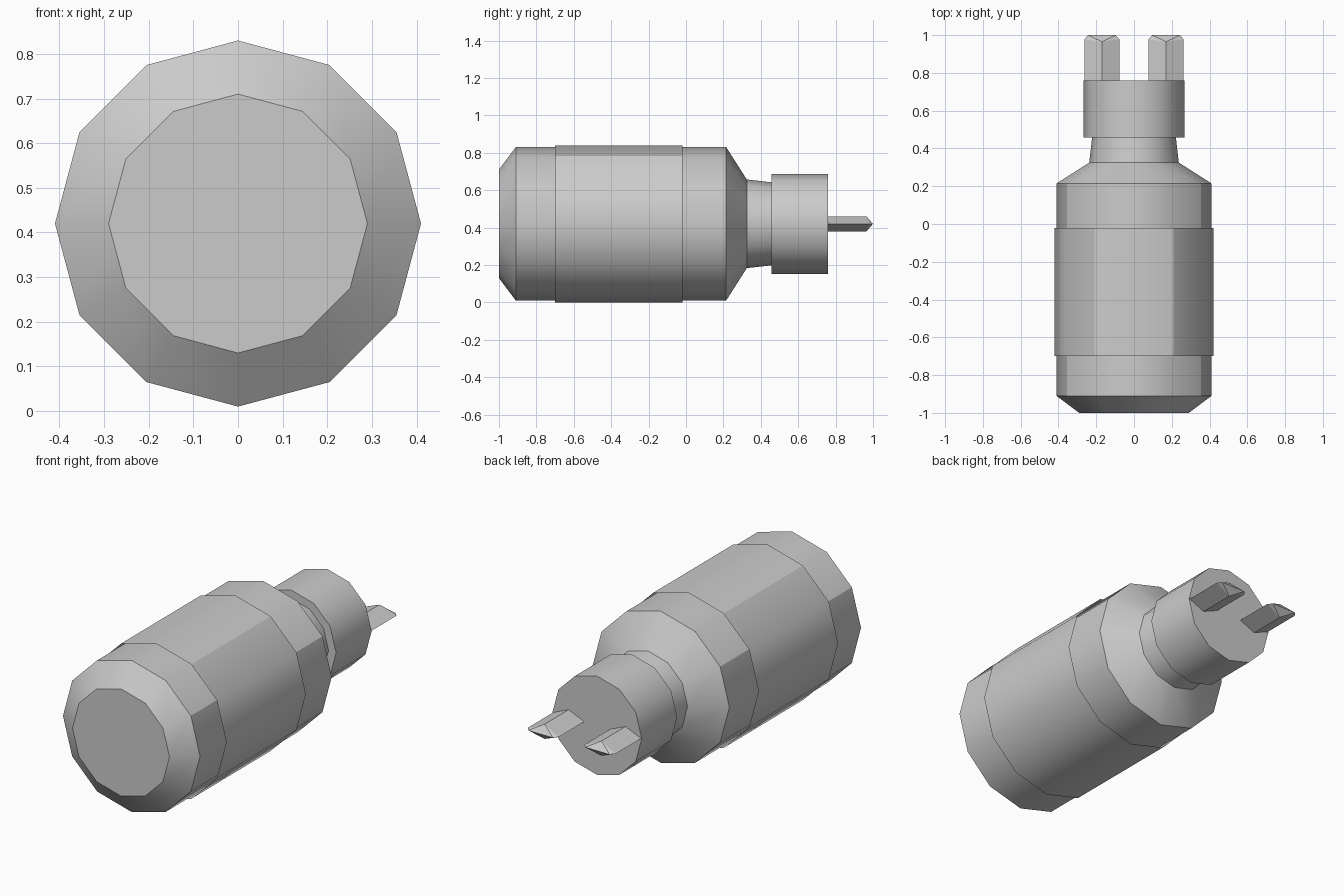
import bpy, bmesh, math
from mathutils import Vector

cube = bpy.data.objects.get("Cube")
if cube:
    bpy.data.objects.remove(cube, do_unlink=True)

SIDES = 12
AXIS_Z = 0.42

grey = bpy.data.materials.new("plain grey")
grey.use_nodes = True
COLOUR = (0.6, 0.6, 0.6, 1)
grey.diffuse_color = COLOUR
grey.node_tree.nodes["Principled BSDF"].inputs["Base Color"].default_value = COLOUR


def finish(name, bm, smooth):
    bmesh.ops.recalc_face_normals(bm, faces=bm.faces)
    mesh = bpy.data.meshes.new(name)
    bm.to_mesh(mesh)
    bm.free()
    mesh.materials.append(grey)
    obj = bpy.data.objects.new(name, mesh)
    bpy.context.collection.objects.link(obj)
    if smooth:
        bpy.ops.object.select_all(action='DESELECT')
        obj.select_set(True)
        bpy.context.view_layer.objects.active = obj
        bpy.ops.object.shade_smooth_by_angle(angle=math.radians(30))
    return obj


def lathe(name, profile, front_cap=False, back_cap=False):
    """Turn (y, radius) pairs around the long horizontal axis."""
    bm = bmesh.new()
    rings = []
    for y, r in profile:
        angles = [math.tau * i / SIDES for i in range(SIDES)]
        rings.append([bm.verts.new((r * math.cos(a), y, AXIS_Z + r * math.sin(a)))
                      for a in angles])
    for a, b in zip(rings, rings[1:]):
        for i in range(SIDES):
            j = (i + 1) % SIDES
            bm.faces.new((a[i], a[j], b[j], b[i]))
    if front_cap:
        bm.faces.new(rings[0])
    if back_cap:
        bm.faces.new(rings[-1])
    return finish(name, bm, True)


# Canister with bevelled front, sloped shoulder and narrow neck
lathe("body", [(-1, 0.29), (-0.91, 0.41), (0.215, 0.41), (0.325, 0.237), (0.457, 0.222)],
      front_cap=True)

# Thin open wrap around the canister
lathe("sleeve", [(-0.70, 0.42), (-0.02, 0.42)])

# Plug collar behind the neck
lathe("collar", [(0.457, 0.267), (0.76, 0.267)], front_cap=True, back_cap=True)

# Diamond-section prongs with wedge tips
for side, label in ((1, "left"), (-1, "right")):
    centre = Vector((side * 0.17, 0, AXIS_Z))
    points = [(0, 0.965, 0.04), (0, 0.965, -0.04)]
    for s in (1, -1):
        points += [(0, 0.755, s * 0.04), (s * 0.093, 0.755, 0),
                   (s * 0.093, 0.977, 0), (s * 0.073, 1.0, 0)]
    bm = bmesh.new()
    for p in points:
        bm.verts.new(centre + Vector(p))
    bmesh.ops.convex_hull(bm, input=bm.verts)
    finish(label + "_prong", bm, False)
